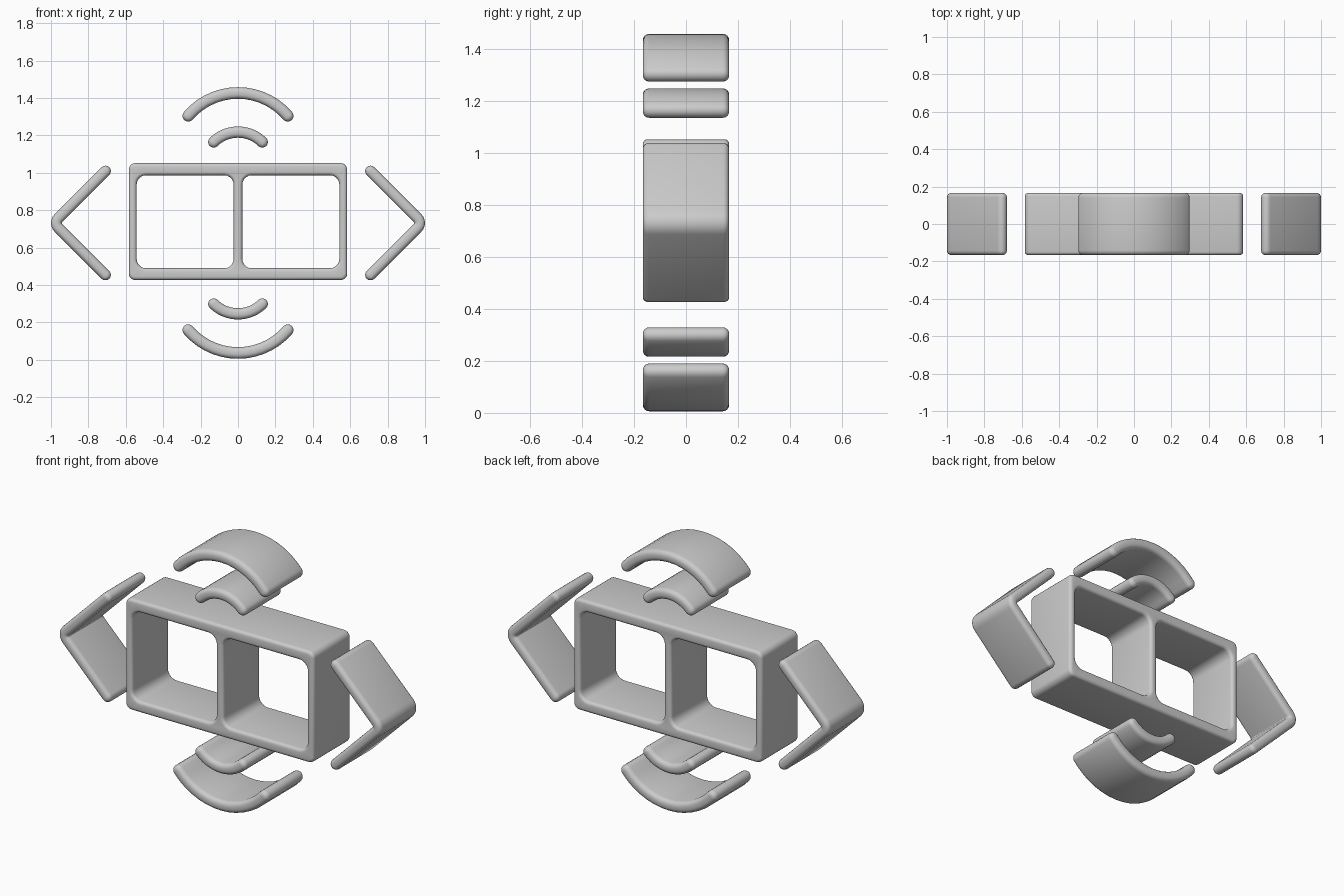
import bpy
import bmesh
from math import sin, cos, pi, radians, asin, atan2
from mathutils import Vector

HALF_DEPTH = 0.166
MID_Z = 0.732

cube = bpy.data.objects.get("Cube")
if cube:
    bpy.data.objects.remove(cube, do_unlink=True)

grey = bpy.data.materials.new("light_grey")
grey.use_nodes = True
colour = (0.6, 0.6, 0.6, 1)
grey.diffuse_color = colour
grey.node_tree.nodes["Principled BSDF"].inputs["Base Color"].default_value = colour


def arc(cx, cz, r, start, end, steps):
    """Points along a circular arc."""
    angles = [start + (end - start) * k / steps for k in range(steps + 1)]
    return [Vector((cx + r * cos(a), cz + r * sin(a))) for a in angles]


def rounded_rect(x0, x1, z0, z1, r):
    pts = []
    corners = ((x1 - r, z1 - r), (x0 + r, z1 - r), (x0 + r, z0 + r), (x1 - r, z0 + r))
    for k, (x, z) in enumerate(corners):
        pts += arc(x, z, r, k * pi / 2, (k + 1) * pi / 2, 5)
    return pts


def stroke(path, w):
    """Outline of a path with half width w and round ends."""
    left, right = [], []
    for k, p in enumerate(path):
        t = (path[min(k + 1, len(path) - 1)] - path[max(k - 1, 0)]).normalized()
        n = Vector((-t.y, t.x))
        left.append(p + n * w)
        right.append(p - n * w)

    def cap(centre, first):
        d = first - centre
        a = atan2(d.y, d.x)
        return arc(centre.x, centre.y, w, a, a + pi, 8)[1:-1]

    return right + cap(path[-1], right[-1]) + left[::-1] + cap(path[0], left[0])


def slab(name, outlines, bevel):
    """Extrude outlines along y; each outline is a function of the rim inset."""
    bm = bmesh.new()
    quarter = [k * pi / 8 for k in range(5)]
    front = [(bevel * (1 - sin(a)), -HALF_DEPTH + bevel * (1 - cos(a))) for a in quarter]
    layers = front + [(i, -y) for i, y in reversed(front)]
    rims = ([], [])
    for outline in outlines:
        loops = [[bm.verts.new((p.x, y, p.y)) for p in outline(i)] for i, y in layers]
        count = len(loops[0])
        for a, b in zip(loops, loops[1:]):
            for k in range(count):
                j = (k + 1) % count
                bm.faces.new((a[k], a[j], b[j], b[k]))
        for rim, loop in zip(rims, (loops[0], loops[-1])):
            rim += [bm.edges.get((loop[k], loop[k - 1])) for k in range(count)]
    for rim in rims:
        bmesh.ops.triangle_fill(bm, edges=rim, use_beauty=True)
    bmesh.ops.recalc_face_normals(bm, faces=bm.faces)
    mesh = bpy.data.meshes.new(name)
    bm.to_mesh(mesh)
    bm.free()
    mesh.materials.append(grey)
    obj = bpy.data.objects.new(name, mesh)
    bpy.context.collection.objects.link(obj)
    bpy.ops.object.select_all(action="DESELECT")
    obj.select_set(True)
    bpy.context.view_layer.objects.active = obj
    bpy.ops.object.shade_smooth_by_angle(angle=radians(35))


def ribbon(name, path, w):
    slab(name, [lambda i: stroke(path, w - i)], w * 0.8)


# Double window frame
slab("window_frame", [
    lambda i: rounded_rect(-0.584 + i, 0.584 - i, 0.427 + i, 1.052 - i, 0.035 - i),
    lambda i: rounded_rect(-0.542 - i, -0.023 + i, 0.49 - i, 0.987 + i, 0.05 + i),
    lambda i: rounded_rect(0.023 - i, 0.542 + i, 0.49 - i, 0.987 + i, 0.05 + i),
], 0.018)

# Side chevrons
bend = arc(0.935, MID_Z, 0.036, -pi / 4, pi / 4, 6)
arm = Vector((-0.252, 0.252))
chevron = [bend[0] + Vector((arm.x, -arm.y))] + bend + [bend[-1] + arm]
for side, sign in (("left", 1), ("right", -1)):
    ribbon(side + "_chevron", [Vector((p.x * sign, p.y)) for p in chevron], 0.029)

# Curved bars above and below
for size, apex, half_span, sag, w in (
        ("large", 1.427, 0.266, 0.122, 0.031),
        ("small", 1.218, 0.13, 0.053, 0.03)):
    r = (half_span ** 2 + sag ** 2) / (2 * sag)
    a = asin(half_span / r)
    bow = arc(0, apex - r, r, pi / 2 - a, pi / 2 + a, 14)
    ribbon("upper_" + size + "_arc", bow, w)
    ribbon("lower_" + size + "_arc", [Vector((p.x, 2 * MID_Z - p.y)) for p in bow], w)
